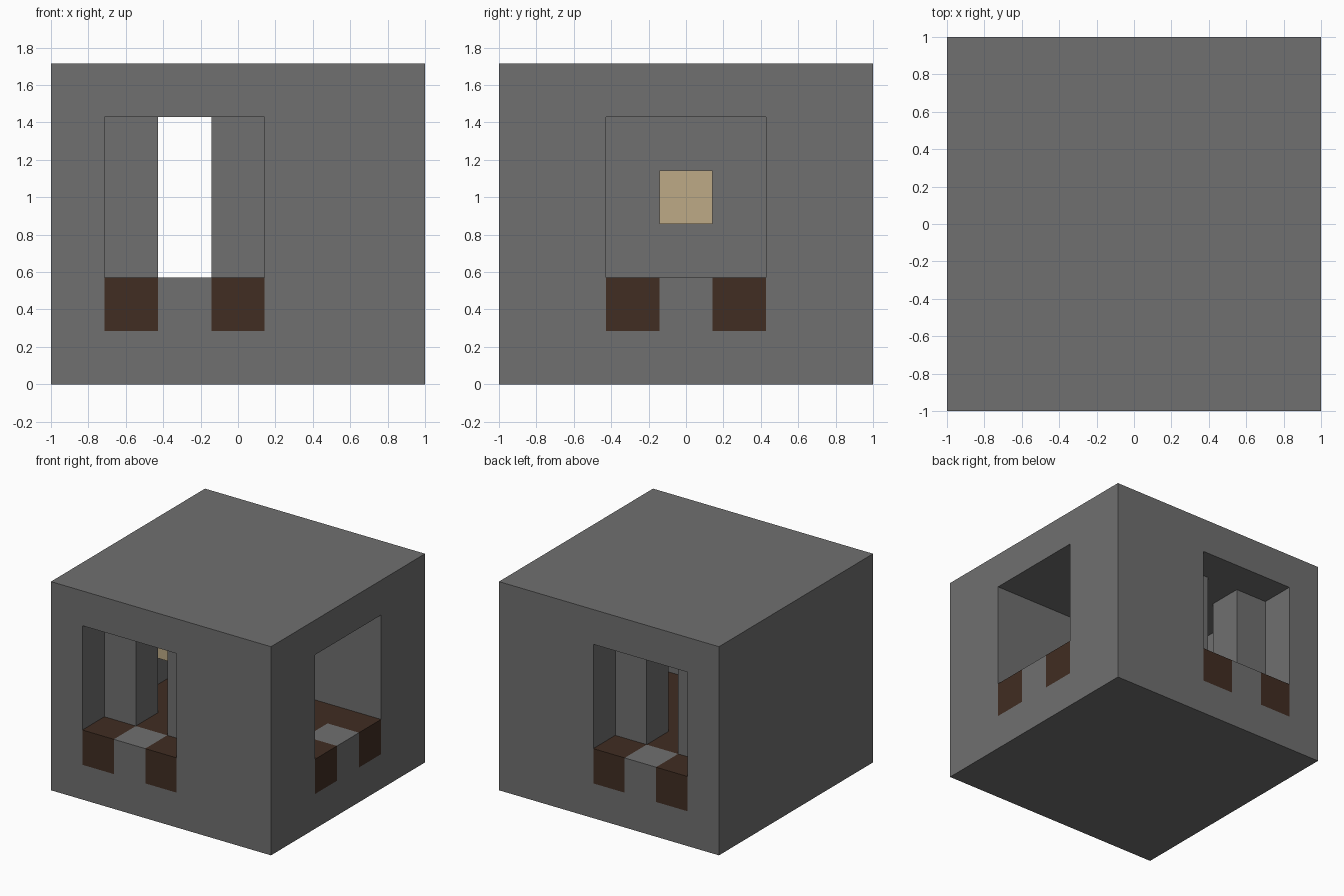
import bpy
import bmesh
from itertools import product
from mathutils import Vector

cube = bpy.data.objects.get("Cube")
if cube:
    bpy.data.objects.remove(cube, do_unlink=True)

NX, NY, NZ = 7, 7, 6          # building size in blocks
S = 2 / NX                    # block edge length


def material(name, color):
    m = bpy.data.materials.new(name)
    m.use_nodes = True
    m.diffuse_color = (*color, 1)
    m.node_tree.nodes["Principled BSDF"].inputs["Base Color"].default_value = (*color, 1)
    return m


def cells(xs, ys, zs):
    return set(product(xs, ys, zs))


# Hollow space: room with wide side opening, stepped doorways front and back
high = range(2, 5)
air = cells(range(1, 7), range(2, 5), high)
for outer, inner in ((0, 1), (6, 5)):
    air |= cells(range(1, 4), [outer], high)
    air |= cells([2], [inner], high)

# Timber floor: everything under the air except the three stone thresholds
thresholds = {(2, 0, 1), (2, 6, 1), (6, 3, 1)}
floor = {(x, y, 1) for x, y, z in air} - thresholds

# Pale block fixed to the room's end wall
wall_block = {(1, 3, 3)}

stone = cells(range(NX), range(NY), range(NZ)) - air - floor
air -= wall_block
solid = stone | floor | wall_block


def build(name, part, mat):
    """Make one clean mesh from the exposed sides of a set of blocks."""
    bm = bmesh.new()
    for cell in part:
        for axis, sign in product(range(3), (-1, 1)):
            near = list(cell)
            near[axis] += sign
            if tuple(near) in solid:
                continue
            normal = Vector((0, 0, 0))
            normal[axis] = sign
            u = Vector((0, 0, 0))
            u[(axis + 1) % 3] = 1
            v = normal.cross(u)
            mid = Vector(cell) + Vector((0.5, 0.5, 0.5)) - Vector((NX / 2, NY / 2, 0))
            quad = [mid + (normal + a * u + b * v) / 2
                    for a, b in ((-1, -1), (1, -1), (1, 1), (-1, 1))]
            bm.faces.new([bm.verts.new(p * S) for p in quad])
    bmesh.ops.remove_doubles(bm, verts=bm.verts, dist=S / 100)
    bmesh.ops.dissolve_limit(bm, angle_limit=0.01, verts=bm.verts, edges=bm.edges)
    mesh = bpy.data.meshes.new(name)
    bm.to_mesh(mesh)
    bm.free()
    mesh.materials.append(mat)
    obj = bpy.data.objects.new(name, mesh)
    bpy.context.collection.objects.link(obj)
    return obj


build("stone_walls", stone, material("stone_grey", (0.162, 0.162, 0.162)))
build("timber_floor", floor, material("dark_brown", (0.052, 0.026, 0.016)))
build("wall_block", wall_block, material("pale_tan", (0.51, 0.40, 0.24)))
